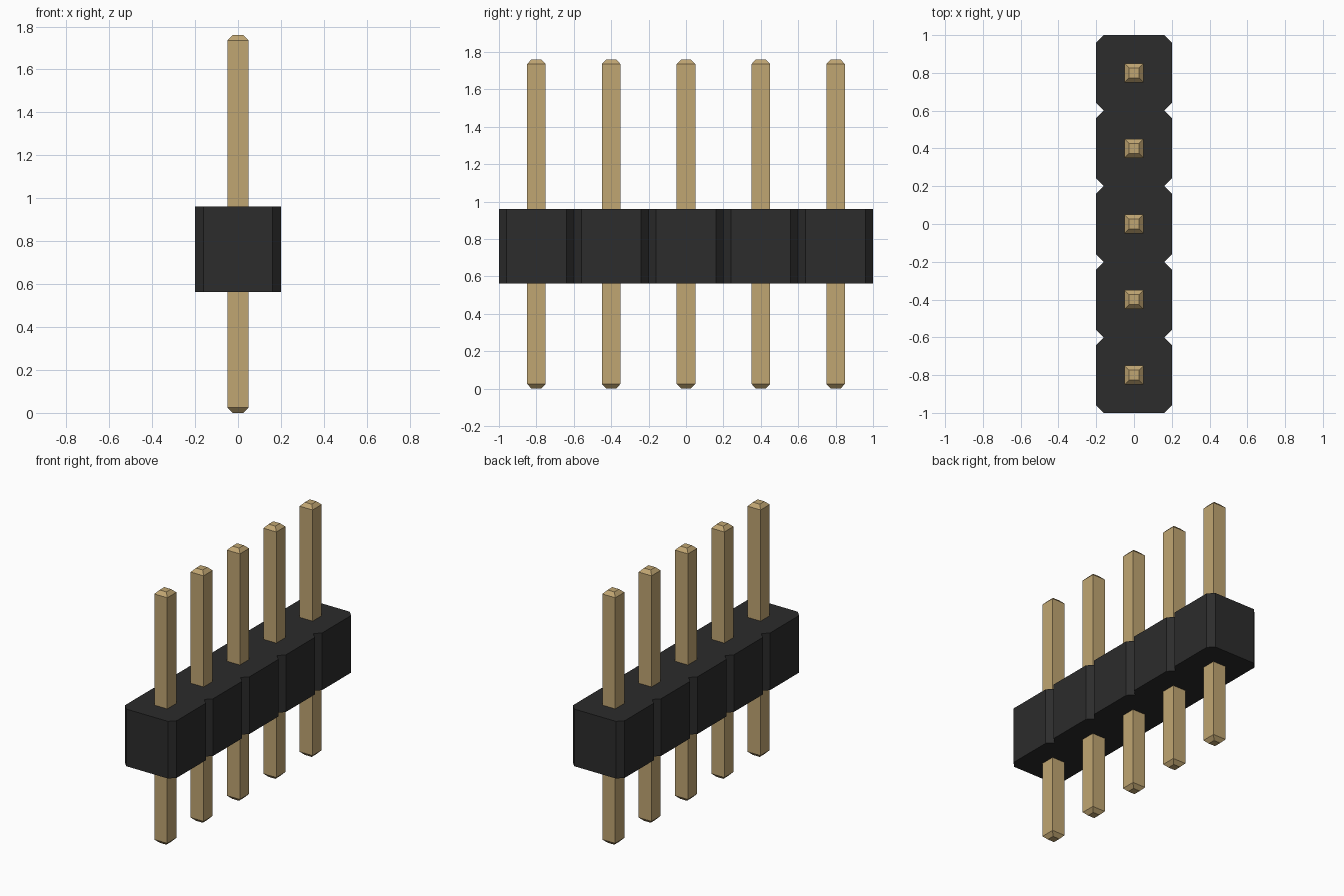
import bpy, bmesh

if "Cube" in bpy.data.objects:
    bpy.data.objects.remove(bpy.data.objects["Cube"])

PINS, PITCH = 5, 0.4
HALF, CHAMFER = 0.2, 0.04
BODY_Z0, BODY_Z1 = 0.563, 0.961
PIN_TOP, TIP = 1.76, 0.025


def material(name, color):
    mat = bpy.data.materials.new(name)
    mat.diffuse_color = color
    mat.use_nodes = True
    mat.node_tree.nodes["Principled BSDF"].inputs["Base Color"].default_value = mat.diffuse_color
    return mat


def loft(name, rings, mat):
    """Skin a stack of matching closed rings and cap both ends."""
    bm = bmesh.new()
    loops = [[bm.verts.new(p) for p in ring] for ring in rings]
    n = len(loops[0])
    for a, b in zip(loops, loops[1:]):
        for i in range(n):
            j = (i + 1) % n
            bm.faces.new((a[i], a[j], b[j], b[i]))
    bm.faces.new(loops[0][::-1])
    bm.faces.new(loops[-1])
    bmesh.ops.recalc_face_normals(bm, faces=bm.faces)
    mesh = bpy.data.meshes.new(name)
    bm.to_mesh(mesh)
    bm.free()
    mesh.materials.append(mat)
    obj = bpy.data.objects.new(name, mesh)
    bpy.context.collection.objects.link(obj)
    return obj


black = material("black_plastic", (0.025, 0.025, 0.025, 1))
gold = material("gold_metal", (0.53, 0.38, 0.17, 1))

centres = [(i - (PINS - 1) / 2) * PITCH for i in range(PINS)]

# Housing: a row of chamfered cells sharing their notches
right = []
for i, y in enumerate(centres):
    if i == 0:
        right.append((HALF - CHAMFER, y - HALF))
    right += [(HALF, y - HALF + CHAMFER), (HALF, y + HALF - CHAMFER),
              (HALF - CHAMFER, y + HALF)]
outline = right + [(-x, y) for x, y in reversed(right)]
loft("housing", [[(x, y, z) for x, y in outline] for z in (BODY_Z0, BODY_Z1)], black)


# Pins: square bars with tapered tips
def square(h, y, z):
    return [(-h, y - h, z), (h, y - h, z), (h, y + h, z), (-h, y + h, z)]


for i, y in enumerate(centres):
    sections = [(0.026, 0), (0.05, TIP), (0.05, PIN_TOP - TIP), (0.026, PIN_TOP)]
    loft(f"pin_{i + 1}", [square(h, y, z) for h, z in sections], gold)
